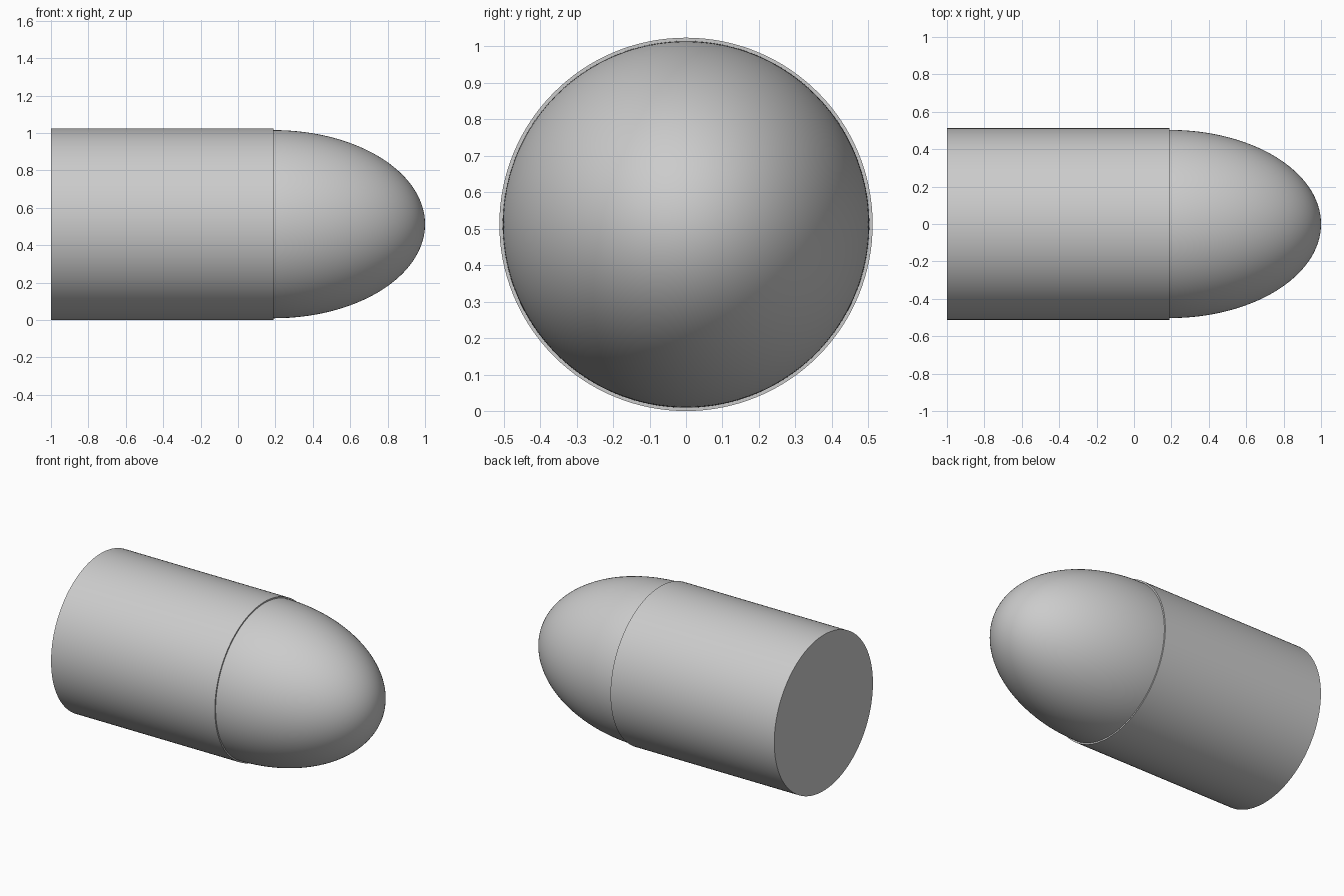
import bpy, bmesh
from math import sin, cos, pi

if "Cube" in bpy.data.objects:
    bpy.data.objects.remove(bpy.data.objects["Cube"])

SEGMENTS = 128
AXIS_Z = 0.512


def lathe(name, profile):
    """Revolve (x, radius) points around the long x axis."""
    bm = bmesh.new()
    verts = [bm.verts.new((x, 0, r)) for x, r in profile]
    edges = [bm.edges.new(pair) for pair in zip(verts, verts[1:])]
    bmesh.ops.spin(bm, geom=verts + edges, cent=(0, 0, 0), axis=(1, 0, 0),
                   angle=2 * pi, steps=SEGMENTS, use_duplicate=False)
    bmesh.ops.remove_doubles(bm, verts=bm.verts, dist=1e-5)
    bmesh.ops.recalc_face_normals(bm, faces=bm.faces)
    mesh = bpy.data.meshes.new(name)
    bm.to_mesh(mesh)
    bm.free()
    obj = bpy.data.objects.new(name, mesh)
    obj.location.z = AXIS_Z
    bpy.context.collection.objects.link(obj)
    bpy.ops.object.select_all(action='DESELECT')
    obj.select_set(True)
    bpy.context.view_layer.objects.active = obj
    bpy.ops.object.shade_smooth_by_angle(angle=pi / 6)
    return obj


# Straight cylindrical casing with flat ends
lathe("casing", [(-1, 0), (-1, 0.512), (0.19, 0.512), (0.19, 0)])

# Elliptical nose, slightly narrower so a thin step shows at the joint
STEPS = 48
nose = [(0.19 + 0.81 * sin(t), 0.503 * cos(t))
        for t in (i * pi / 2 / STEPS for i in range(STEPS))]
lathe("nose", [(0.17, 0), (0.17, 0.503)] + nose + [(1.0, 0)])
